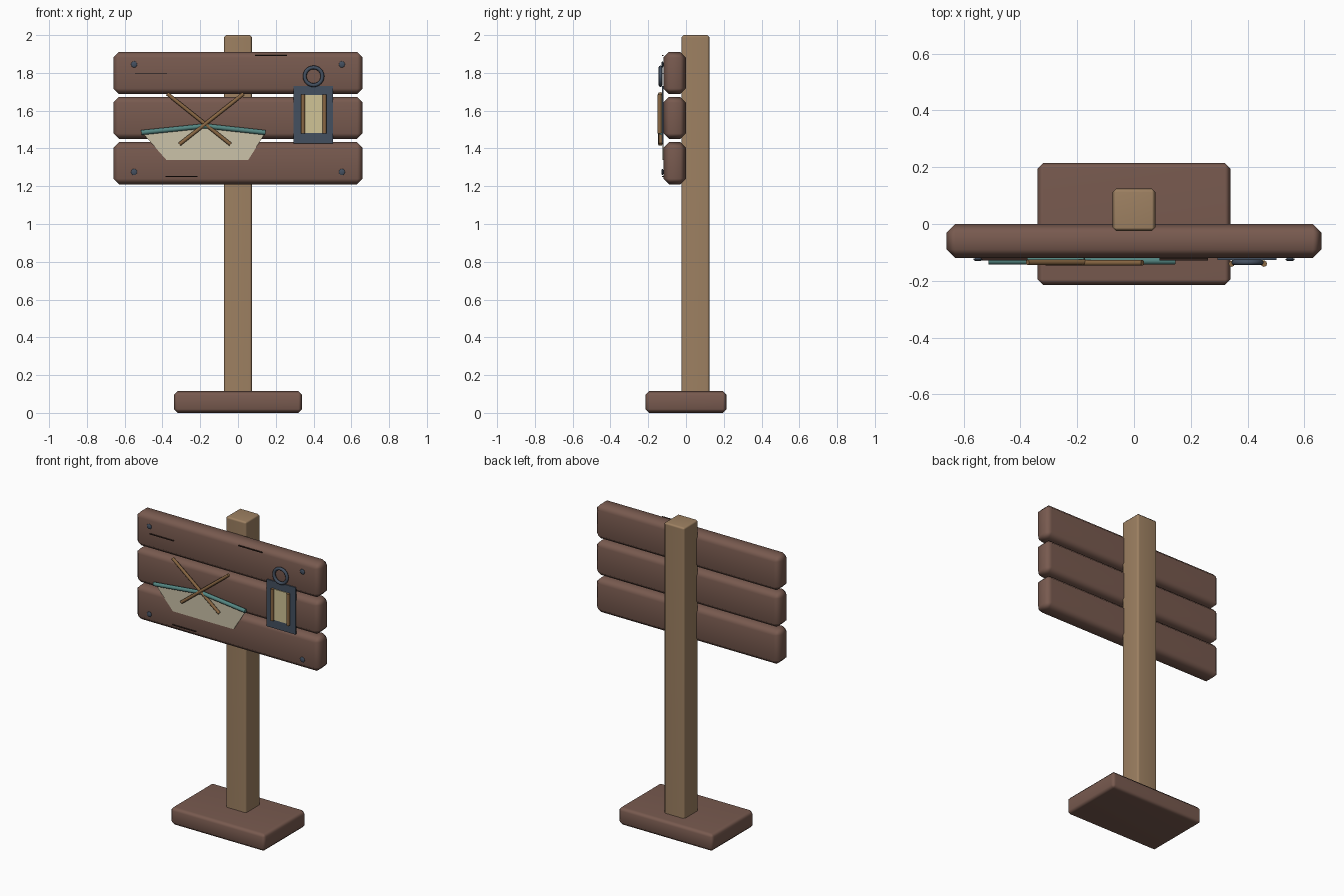
import bpy
import bmesh
import math
from mathutils import Vector

cube = bpy.data.objects.get("Cube")
if cube:
    bpy.data.objects.remove(cube, do_unlink=True)


def material(name, r, g, b):
    """Flat material from 0-255 display values."""
    def lin(c):
        c /= 255
        return c / 12.92 if c <= 0.04045 else ((c + 0.055) / 1.055) ** 2.4
    colour = (lin(r), lin(g), lin(b), 1)
    m = bpy.data.materials.new(name)
    m.use_nodes = True
    m.diffuse_color = colour
    bsdf = m.node_tree.nodes["Principled BSDF"]
    bsdf.inputs["Base Color"].default_value = colour
    bsdf.inputs["Roughness"].default_value = 0.8
    return m


DARK_WOOD = material("dark_wood", 120, 90, 79)
POST_WOOD = material("post_wood", 158, 129, 98)
STICK_WOOD = material("stick_wood", 138, 104, 68)
TEAL = material("teal_paint", 84, 134, 130)
CREAM = material("cream_paint", 203, 194, 168)
GLASS = material("lantern_glass", 208, 196, 150)
IRON = material("slate_iron", 68, 80, 96)
GRAIN = material("grain_dark", 52, 36, 30)


def finish(name, mat, angle=50):
    ob = bpy.context.object
    ob.name = name
    ob.data.materials.append(mat)
    bpy.ops.object.shade_smooth_by_angle(angle=math.radians(angle))
    return ob


def box(name, lo, hi, mat, bevel=0.0):
    """Box between two corners, with chamfered edges if asked."""
    lo, hi = Vector(lo), Vector(hi)
    bpy.ops.mesh.primitive_cube_add(size=1, location=(lo + hi) / 2)
    ob = bpy.context.object
    ob.scale = hi - lo
    bpy.ops.object.transform_apply(location=False, rotation=False, scale=True)
    if bevel:
        bm = bmesh.new()
        bm.from_mesh(ob.data)
        bmesh.ops.bevel(bm, geom=bm.edges[:], offset=bevel, segments=1,
                        affect='EDGES')
        bm.to_mesh(ob.data)
        bm.free()
    finish(name, mat)
    if bevel:
        mod = ob.modifiers.new("soft_edges", 'WEIGHTED_NORMAL')
        mod.keep_sharp = True
    return ob


def rod(name, start, end, radius, mat, sides=8):
    """Cylinder running between two points."""
    start, end = Vector(start), Vector(end)
    axis = end - start
    bpy.ops.mesh.primitive_cylinder_add(
        vertices=sides, radius=radius, depth=axis.length,
        location=(start + end) / 2,
        rotation=axis.to_track_quat('Z', 'Y').to_euler())
    return finish(name, mat)


def plate(name, outline, back, front, mat):
    """Thin upright plate from an x-z outline."""
    bm = bmesh.new()
    face = bm.faces.new([bm.verts.new((x, back, z)) for x, z in outline])
    out = bmesh.ops.extrude_face_region(bm, geom=[face])
    for v in out["geom"]:
        if isinstance(v, bmesh.types.BMVert):
            v.co.y = front
    bmesh.ops.recalc_face_normals(bm, faces=bm.faces[:])
    me = bpy.data.meshes.new(name)
    bm.to_mesh(me)
    bm.free()
    me.materials.append(mat)
    ob = bpy.data.objects.new(name, me)
    bpy.context.collection.objects.link(ob)
    return ob


# Base and post
box("base", (-0.34, -0.215, 0), (0.34, 0.215, 0.115), DARK_WOOD, 0.02)
box("post", (-0.075, -0.025, 0.001), (0.075, 0.125, 2), POST_WOOD, 0.012)

# Three sign boards
for label, z in (("lower", 1.21), ("middle", 1.45), ("upper", 1.688)):
    box(label + "_board", (-0.66, -0.12, z), (0.66, 0, z + 0.223),
        DARK_WOOD, 0.03)

# Nails in the corners
for side, x in (("right", -0.55), ("left", 0.55)):
    for level, z in (("lower", 1.275), ("upper", 1.845)):
        bpy.ops.mesh.primitive_uv_sphere_add(
            segments=10, ring_count=6, radius=0.017, location=(x, -0.125, z))
        bpy.context.object.scale.y = 0.35
        finish(side + "_" + level + "_nail", IRON)

# Wood grain scratches
for i, (x, z) in enumerate(((0.09, 1.892), (-0.545, 1.798), (-0.385, 1.252))):
    box("grain_%d" % (i + 1), (x, -0.128, z - 0.002),
        (x + 0.17, -0.119, z + 0.002), GRAIN)

# Canoe hull with two-part rim
plate("canoe_hull", ((-0.5, 1.475), (-0.38, 1.34), (0.055, 1.34),
                     (0.14, 1.475), (-0.175, 1.51)), -0.119, -0.125, CREAM)
for side, x in (("right", -0.512), ("left", 0.145)):
    rod("canoe_rim_" + side, (x, -0.13, 1.484), (-0.175, -0.13, 1.519),
        0.013, TEAL)

# Crossed paddles
rod("paddle_right", (-0.375, -0.135, 1.69), (-0.04, -0.135, 1.422), 0.01,
    STICK_WOOD)
rod("paddle_left", (0.03, -0.137, 1.69), (-0.31, -0.137, 1.422), 0.01,
    STICK_WOOD)

# Lantern: body, glass, uprights and ring handle
box("lantern_body", (0.295, -0.127, 1.425), (0.502, -0.119, 1.73), IRON)
box("lantern_glass", (0.345, -0.132, 1.482), (0.46, -0.126, 1.682), GLASS)
for side, x in (("right", 0.344), ("left", 0.458)):
    rod("lantern_upright_" + side, (x, -0.14, 1.48), (x, -0.14, 1.685),
        0.011, STICK_WOOD)
bpy.ops.mesh.primitive_torus_add(
    major_segments=24, minor_segments=8, major_radius=0.047,
    minor_radius=0.01, location=(0.4, -0.135, 1.782),
    rotation=(math.pi / 2, 0, 0))
finish("lantern_ring", IRON, 60)
